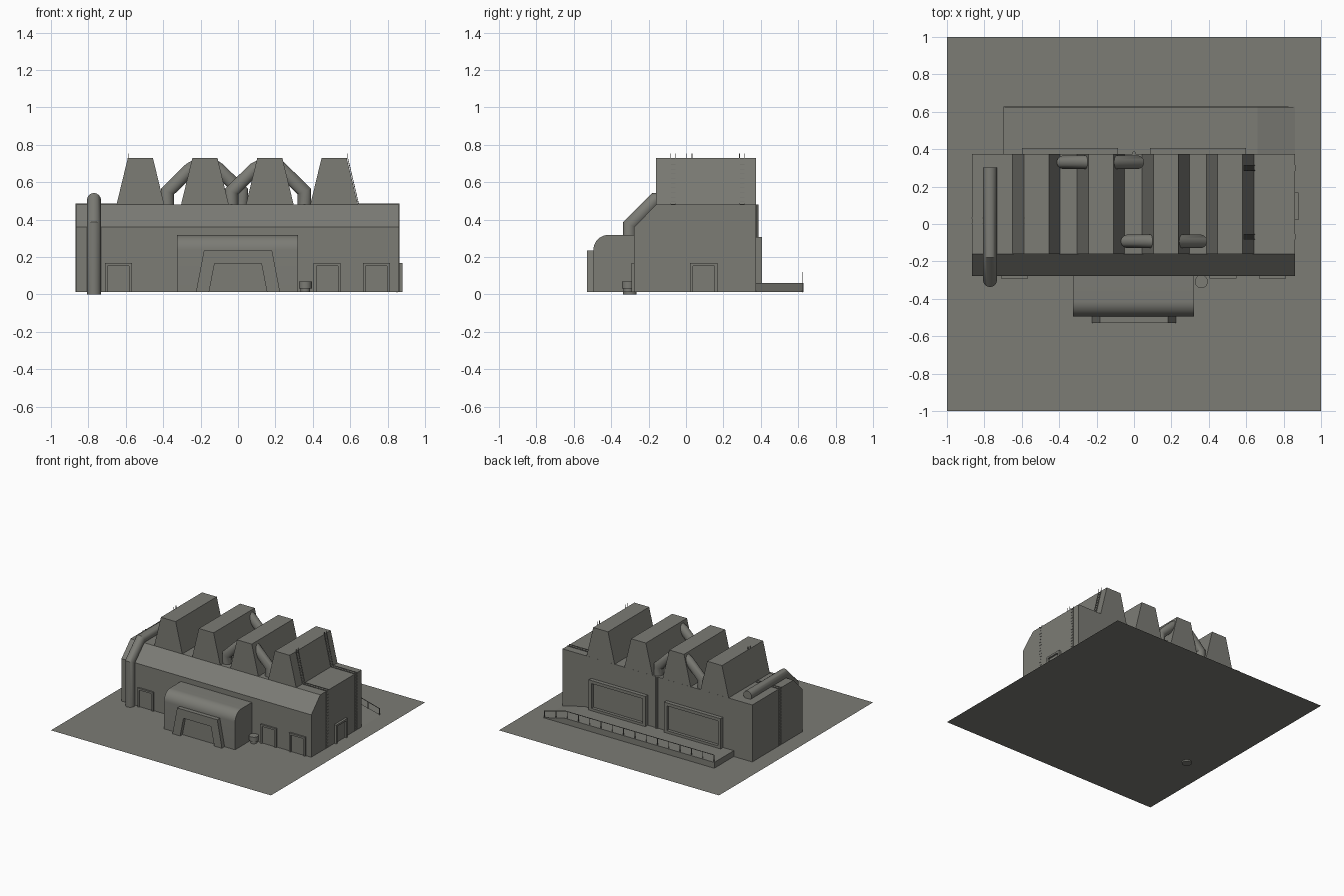
import bpy, bmesh, math
from mathutils import Vector

if "Cube" in bpy.data.objects:
    bpy.data.objects.remove(bpy.data.objects["Cube"])

GREY = bpy.data.materials.new("weathered_grey")
GREY.diffuse_color = (0.2, 0.2, 0.178, 1)
GREY.use_nodes = True
GREY.node_tree.nodes["Principled BSDF"].inputs["Base Color"].default_value = GREY.diffuse_color
G = 0.012  # ground level


def finish(name, bm, smooth=False):
    bmesh.ops.recalc_face_normals(bm, faces=bm.faces[:])
    me = bpy.data.meshes.new(name)
    bm.to_mesh(me)
    bm.free()
    me.materials.append(GREY)
    ob = bpy.data.objects.new(name, me)
    bpy.context.collection.objects.link(ob)
    if smooth:
        bpy.ops.object.select_all(action='DESELECT')
        ob.select_set(True)
        bpy.context.view_layer.objects.active = ob
        bpy.ops.object.shade_smooth_by_angle(angle=math.radians(35))
    return ob


def prism(name, pts, axis, a, b, smooth=False):
    """Extrude a 2D outline (the two remaining axes in order) from a to b."""
    def place(p, t):
        return {'x': (t, p[0], p[1]), 'y': (p[0], t, p[1]), 'z': (p[0], p[1], t)}[axis]
    bm = bmesh.new()
    lo = [bm.verts.new(place(p, a)) for p in pts]
    hi = [bm.verts.new(place(p, b)) for p in pts]
    bm.faces.new(lo)
    bm.faces.new(hi)
    n = len(pts)
    for i in range(n):
        j = (i + 1) % n
        bm.faces.new((lo[i], lo[j], hi[j], hi[i]))
    return finish(name, bm, smooth)


def sweep(bm, path, normal, r, sides):
    """Mitred tube along a planar path whose plane has the given normal."""
    P = [Vector(p) for p in path]
    nrm = Vector(normal)
    rings = []
    for i, p in enumerate(P):
        d0 = (p - P[i - 1]).normalized() if i else (P[1] - p).normalized()
        d1 = (P[i + 1] - p).normalized() if i < len(P) - 1 else d0
        t = (d0 + d1).normalized()
        side = nrm.cross(t) / max(0.4, t.dot(d0))
        rings.append([bm.verts.new(p + r * (math.cos(a) * nrm + math.sin(a) * side))
                      for a in (math.tau * (k + 0.5) / sides for k in range(sides))])
    for A, B in zip(rings, rings[1:]):
        for k in range(sides):
            m = (k + 1) % sides
            bm.faces.new((A[k], A[m], B[m], B[k]))
    bm.faces.new(rings[0])
    bm.faces.new(rings[-1])


def tube(name, path, normal, r, sides=20):
    bm = bmesh.new()
    sweep(bm, path, normal, r, sides)
    return finish(name, bm, True)


def doorway(name, axis, a, b, z0, z1, wall, out, t, panel, taper=0.0):
    """Three-sided frame standing out from a wall, with a recessed door leaf."""
    k = taper
    frame = [(a, z0), (a + k, z1), (b - k, z1), (b, z0),
             (b - t, z0), (b - t - k * 0.7, z1 - t), (a + t + k * 0.7, z1 - t), (a + t, z0)]
    prism(name + "_frame", frame, axis, wall, out)
    prism(name + "_leaf", frame[4:], axis, wall, panel)


# Ground sheet
bm = bmesh.new()
bm.faces.new([bm.verts.new((x, y, G)) for x, y in ((-1, -1), (1, -1), (1, 1), (-1, 1))])
finish("ground_sheet", bm)

# Main hall with sloped front eave
prism("main_hall", [(-0.277, G), (-0.277, 0.36), (-0.16, 0.48), (0.375, 0.48), (0.375, G)],
      'x', -0.865, 0.86)

# Four tapered roof blocks
for i, c in enumerate((-0.522, -0.177, 0.17, 0.514)):
    prism(f"roof_block_{i+1}", [(c - 0.128, 0.478), (c - 0.067, 0.73), (c + 0.067, 0.73), (c + 0.128, 0.478)],
          'y', -0.16, 0.3745)

# Entrance hall with rounded front edge
arc = [(-0.415 - 0.08 * math.sin(math.pi / 2 * k / 10), 0.238 + 0.08 * math.cos(math.pi / 2 * k / 10))
       for k in range(11)]
prism("entrance_hall", [(-0.27, G), (-0.27, 0.318)] + arc + [(-0.495, G)], 'x', -0.325, 0.32, True)
doorway("entrance", 'y', -0.225, 0.225, G, 0.235, -0.49, -0.53, 0.07, -0.50, 0.043)

# Side doors on front and right walls
for i, x in enumerate((-0.64, 0.477, 0.74)):
    doorway(f"front_door_{i+1}", 'y', x - 0.072, x + 0.072, G, 0.167, -0.27, -0.291, 0.015, -0.281)
doorway("right_door", 'x', 0.022, 0.168, G, 0.167, 0.855, 0.879, 0.015, 0.864)

# Loading doors on the back wall
for i, (a, b) in enumerate(((-0.6, -0.085), (0.085, 0.6))):
    doorway(f"loading_door_{i+1}", 'y', a, b, 0.06, 0.308, 0.37, 0.407, 0.025, 0.382)
    prism(f"loading_sill_{i+1}", [(a, 0.06), (a, 0.08), (b, 0.08), (b, 0.06)], 'y', 0.37, 0.407)

# Loading platform with ramp
prism("loading_platform", [(-0.697, G), (-0.697, 0.06), (0.66, 0.06), (0.86, G)], 'y', 0.37, 0.628)

# Platform railing
bm = bmesh.new()
sweep(bm, [(-0.69, 0.622, 0.117), (0.66, 0.622, 0.117), (0.85, 0.622, 0.066)], (0, 1, 0), 0.003, 4)
for k in range(16):
    x = -0.69 + k * 1.54 / 15
    z = 0.06 - max(0, x - 0.66) * 0.24
    sweep(bm, [(x, 0.622, z - 0.004), (x, 0.622, z + 0.057)], (0, 1, 0), 0.003, 4)
finish("platform_railing", bm)

# Large side pipe running up over the roof
tube("side_pipe", [(-0.77, -0.3, 0), (-0.77, -0.3, 0.372), (-0.77, -0.165, 0.505), (-0.77, 0.302, 0.505)],
     (1, 0, 0), 0.037)

# Bent roof pipes between the blocks
for i, (x0, x1, y) in enumerate(((-0.377, -0.22, 0.33), (0.018, -0.135, 0.33),
                                 (-0.034, 0.13, -0.093), (0.355, 0.21, -0.093))):
    s = 1 if x1 > x0 else -1
    tube(f"roof_pipe_{i+1}", [(x0, y, 0.475), (x0, y, 0.55), (x0 + s * 0.12, y, 0.668), (x1, y, 0.69)],
         (0, 1, 0), 0.036)

# Drainpipe on the back wall
tube("back_drainpipe", [(0, 0.378, G), (0, 0.378, 0.482)], (0, 1, 0), 0.01, 10)


# Ladders: rails and rungs following block slope, roof and wall
def ladder(name, y, s, wall):
    route = [Vector(p) for p in ((s * 0.586, 0, 0.753), (s * 0.586, 0, 0.732),
                                 (s * 0.645, 0, 0.483), (wall, 0, 0.483), (wall, 0, G))]
    bm = bmesh.new()
    for dy in (-0.014, 0.014):
        sweep(bm, [p + Vector((0, y + dy, 0)) for p in route], (0, 1, 0), 0.0025, 4)
    for A, B in zip(route[1:], route[2:]):
        n = max(2, round((B - A).length / 0.025))
        for k in range(n):
            p = A.lerp(B, (k + 0.5) / n)
            sweep(bm, [p + Vector((0, y - 0.014, 0)), p + Vector((0, y + 0.014, 0))], (0, 0, 1), 0.002, 4)
    finish(name, bm)


ladder("right_ladder_front", -0.068, 1, 0.861)
ladder("right_ladder_back", 0.3, 1, 0.861)
ladder("left_ladder", 0.018, -1, -0.866)

# Small round bin beside the entrance
tube("bin_base", [(0.36, -0.308, G), (0.36, -0.308, 0.035)], (0, 1, 0), 0.026, 16)
tube("bin_top", [(0.36, -0.308, 0.032), (0.36, -0.308, 0.07)], (0, 1, 0), 0.035, 16)
